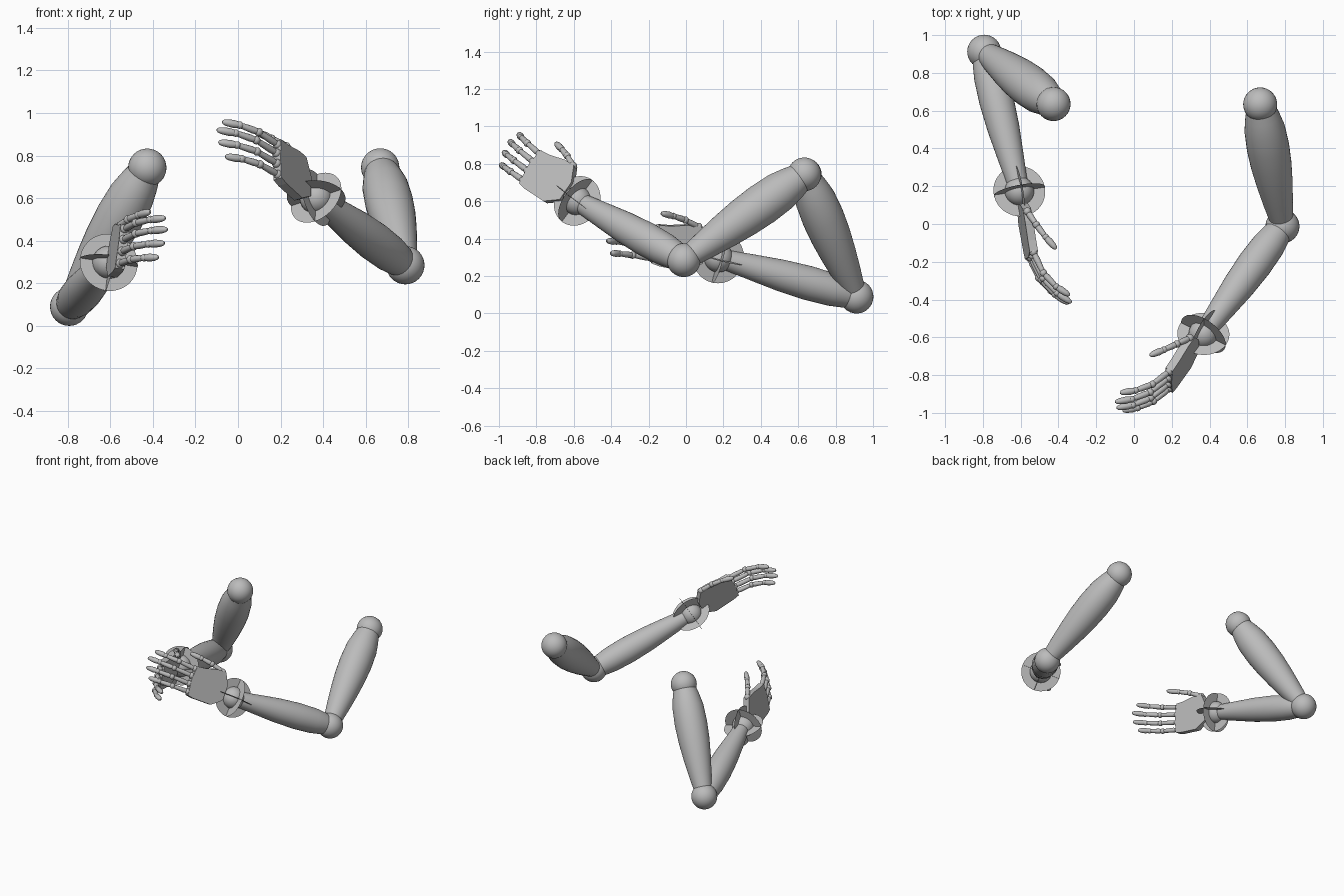
import bpy, bmesh, math
from mathutils import Vector, Matrix

cube = bpy.data.objects.get("Cube")
if cube:
    bpy.data.objects.remove(cube, do_unlink=True)


def make_material(name, value, alpha=1.0):
    mat = bpy.data.materials.new(name)
    mat.use_nodes = True
    mat.diffuse_color = (value, value, value, alpha)
    shader = mat.node_tree.nodes["Principled BSDF"]
    shader.inputs["Base Color"].default_value = (value, value, value, 1)
    shader.inputs["Alpha"].default_value = alpha
    return mat


GREY = make_material("plain grey", 0.5)
CLEAR_GREY = make_material("clear grey", 0.5, 0.5)


def finish(name, bm, mat, smooth=True):
    bmesh.ops.recalc_face_normals(bm, faces=bm.faces)
    mesh = bpy.data.meshes.new(name)
    bm.to_mesh(mesh)
    bm.free()
    mesh.materials.append(mat)
    obj = bpy.data.objects.new(name, mesh)
    bpy.context.collection.objects.link(obj)
    if smooth:
        bpy.ops.object.select_all(action='DESELECT')
        obj.select_set(True)
        bpy.context.view_layer.objects.active = obj
        bpy.ops.object.shade_smooth_by_angle(angle=math.radians(40))


def add_ball(bm, centre, radius, segs=16):
    bmesh.ops.create_uvsphere(bm, u_segments=segs, v_segments=segs // 2,
                              radius=radius, matrix=Matrix.Translation(centre))


def add_limb(bm, a, b, profile, segs=16):
    """Turned solid from a to b; profile holds (fraction, radius)."""
    turn = (b - a).to_track_quat('Z', 'Y')
    rings = []
    for along, radius in profile:
        ring = []
        for i in range(segs):
            ang = math.tau * i / segs
            offset = Vector((math.cos(ang), math.sin(ang), 0)) * radius
            ring.append(bm.verts.new(a.lerp(b, along) + turn @ offset))
        rings.append(ring)
    for low, high in zip(rings, rings[1:]):
        for i in range(segs):
            j = (i + 1) % segs
            bm.faces.new((low[i], low[j], high[j], high[i]))
    bm.faces.new(rings[0])
    bm.faces.new(rings[-1])


UPPER = [(0, .07), (.1, .092), (.2, .108), (.35, .113), (.5, .108),
         (.65, .096), (.8, .08), (1, .055)]
FOREARM = [(0, .06), (.08, .077), (.18, .088), (.35, .092), (.55, .085),
           (.75, .07), (1, .05)]
BONE = [(0, .013), (.3, .017), (.7, .015), (1, .013)]
TIP = [(0, .014), (.35, .019), (.75, .016), (.93, .011), (1, .005)]
PALM = [(.08, -.05), (.155, -.11), (.3, -.12), (.345, -.115), (.365, 0),
        (.36, .095), (.3, .105), (.2, .135), (.135, .14), (.085, .06)]


def build_chain(name, points):
    """Finger made of ball joints and tapered bones."""
    bm = bmesh.new()
    for i, (a, b) in enumerate(zip(points, points[1:])):
        add_ball(bm, a, .022 - .002 * i, 12)
        add_limb(bm, a, b, TIP if i == len(points) - 2 else BONE, 12)
    finish(name, bm, GREY)


def build_arm(side, shoulder, elbow, wrist, forward, thumb_side, hand):
    shoulder, elbow, wrist = Vector(shoulder), Vector(elbow), Vector(wrist)

    # ball joints and tapered limbs
    for name, centre, radius in (("shoulder", shoulder, .09),
                                 ("elbow", elbow, .09), ("wrist", wrist, .078)):
        bm = bmesh.new()
        add_ball(bm, centre, radius, 32)
        finish(f"{side}_{name}_ball", bm, GREY)
    for name, a, b, profile in (("upper_arm", shoulder, elbow, UPPER),
                                ("forearm", elbow, wrist, FOREARM)):
        bm = bmesh.new()
        add_limb(bm, a, b, profile, 32)
        finish(f"{side}_{name}", bm, GREY)

    # hand axes: forward, towards the thumb, out of the palm
    d = Vector(forward).normalized()
    t = Vector(thumb_side)
    t = (t - d * t.dot(d)).normalized()
    p = d.cross(t) * hand

    def place(along, across, out):
        return wrist + d * along + t * across + p * out

    # three crossed discs around the wrist
    for name, axis in (("cross", d), ("flat", t), ("side", p)):
        bm = bmesh.new()
        turn = axis.to_track_quat('Z', 'Y').to_matrix().to_4x4()
        bmesh.ops.create_circle(bm, cap_ends=True, segments=48, radius=.138,
                                matrix=Matrix.Translation(wrist) @ turn)
        finish(f"{side}_{name}_wrist_disc", bm, CLEAR_GREY, smooth=False)

    # palm slab
    bm = bmesh.new()
    back = [bm.verts.new(place(u, v, -.022)) for u, v in PALM]
    front = [bm.verts.new(place(u, v, .022)) for u, v in PALM]
    bm.faces.new(back)
    bm.faces.new(front)
    for i in range(len(PALM)):
        j = (i + 1) % len(PALM)
        bm.faces.new((back[i], back[j], front[j], front[i]))
    finish(f"{side}_palm", bm, GREY, smooth=False)

    # four curled fingers
    for name, across, start, scale in (("index", .075, .36, 1.0), ("middle", .022, .365, 1.08),
                                       ("ring", -.035, .36, 1.05), ("little", -.09, .345, .95)):
        along, out = start, 0
        points = [place(along, across, out)]
        for length, angle in ((.125, 14), (.1, 32), (.085, 46)):
            along += length * scale * math.cos(math.radians(angle))
            out += length * scale * math.sin(math.radians(angle))
            points.append(place(along, across * (1 + .5 * (along - start)), out))
        build_chain(f"{side}_{name}_finger", points)

    # thumb
    build_chain(f"{side}_thumb", [place(.15, .135, .0), place(.235, .157, .03),
                                  place(.31, .166, .065), place(.385, .17, .108)])


build_arm("left", (.668, .633, .744), (.786, -.012, .285), (.367, -.582, .602),
          (-.513, -.68, .526), (0, .54, .84), 1)
build_arm("right", (-.426, .635, .743), (-.793, .912, .09), (-.607, .174, .298),
          (.185, -.953, .238), (.12, .2, .97), -1)
